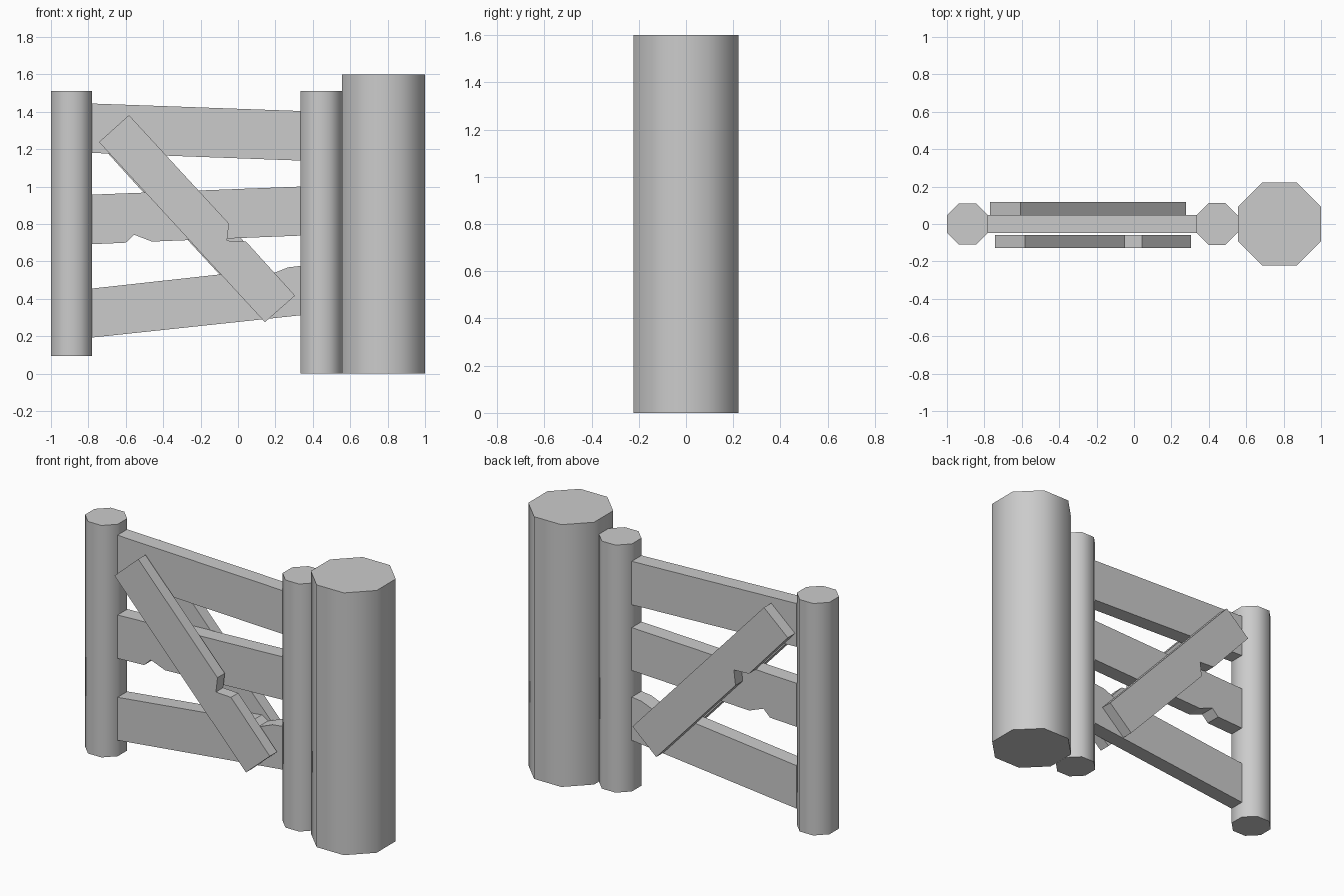
import bpy, bmesh, math
from mathutils import Vector

if "Cube" in bpy.data.objects:
    bpy.data.objects.remove(bpy.data.objects["Cube"])

# one flat colour for the whole weathered gate
wood = bpy.data.materials.new("grey_wood")
wood.diffuse_color = (0.6, 0.6, 0.6, 1)
wood.use_nodes = True
wood.node_tree.nodes["Principled BSDF"].inputs["Base Color"].default_value = wood.diffuse_color


def prism(name, base, offset):
    """Solid made by pushing a flat outline along an offset."""
    bm = bmesh.new()
    face = bm.faces.new([bm.verts.new(p) for p in base])
    ext = bmesh.ops.extrude_face_region(bm, geom=[face], use_keep_orig=True)
    moved = [g for g in ext["geom"] if isinstance(g, bmesh.types.BMVert)]
    bmesh.ops.translate(bm, verts=moved, vec=Vector(offset))
    bmesh.ops.recalc_face_normals(bm, faces=bm.faces)
    mesh = bpy.data.meshes.new(name)
    bm.to_mesh(mesh)
    bm.free()
    mesh.materials.append(wood)
    obj = bpy.data.objects.new(name, mesh)
    bpy.context.collection.objects.link(obj)
    return obj


def post(name, x, half_width, z0, z1):
    """Upright octagonal post with flats facing the axes."""
    r = half_width / math.cos(math.pi / 8)
    angles = [(i + 0.5) * math.pi / 4 for i in range(8)]
    ring = [(x + r * math.cos(a), r * math.sin(a), z0) for a in angles]
    obj = prism(name, ring, (0, 0, z1 - z0))
    bpy.ops.object.select_all(action="DESELECT")
    obj.select_set(True)
    bpy.context.view_layer.objects.active = obj
    bpy.ops.object.shade_smooth_by_angle(angle=math.radians(50))


def board(name, outline, y0, y1):
    """Plank from an x-z outline, spanning y0 to y1."""
    prism(name, [(x, y0, z) for x, z in outline], (0, y1 - y0, 0))


# posts
post("gate_end_post", -0.89, 0.11, 0.095, 1.51)
post("gate_hinge_post", 0.444, 0.111, 0.0, 1.51)
post("main_post", 0.778, 0.222, 0.0, 1.60)

# crooked rails, two of them chipped
L, R, T = -0.78, 0.335, 0.047
board("top_rail", [(L, 1.18), (R, 1.139), (R, 1.404), (L, 1.444)], -T, T)
board("middle_rail", [(L, 0.692), (-0.60, 0.70), (-0.556, 0.743), (-0.46, 0.706),
                      (R, 0.738), (R, 1.0), (L, 0.957)], -T, T)
board("bottom_rail", [(L, 0.193), (R, 0.312), (R, 0.576), (0.267, 0.568),
                      (0.17, 0.529), (0.128, 0.555), (L, 0.455)], -T, T)

# diagonal braces: the back one is the front one turned half round
brace = [(-0.743, 1.238), (0.144, 0.275), (0.305, 0.417), (0.043, 0.706),
         (-0.059, 0.711), (-0.048, 0.802), (-0.583, 1.382)]
cx, cz = -0.219, 0.828
board("front_brace", brace, -0.129, -0.059)
board("back_brace", [(2 * cx - x - 0.026, 2 * cz - z + 0.02) for x, z in brace],
      0.047, 0.117)
